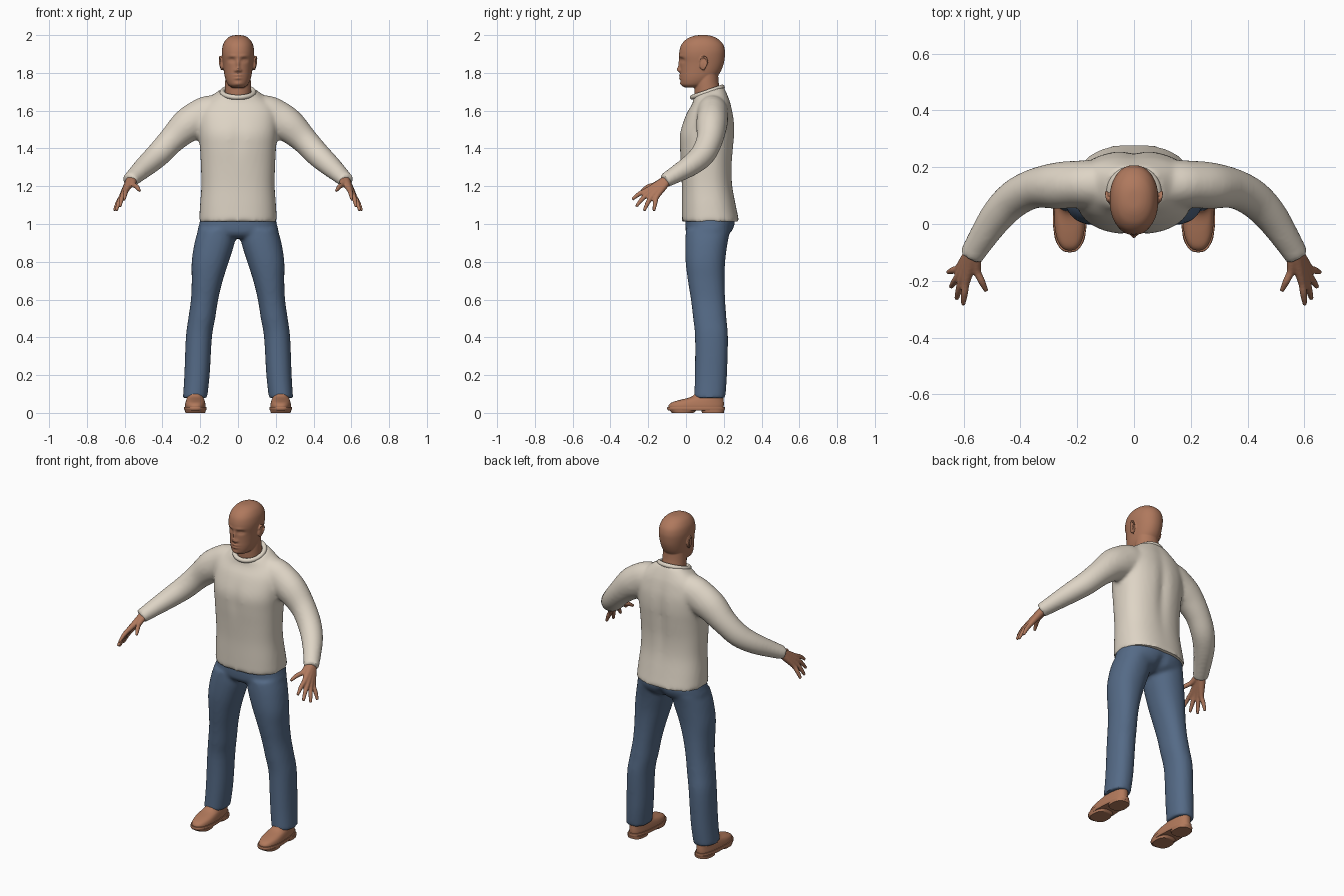
import bpy
import bmesh
import math
from mathutils import Matrix, Vector

default_cube = bpy.data.objects.get("Cube")
if default_cube:
    bpy.data.objects.remove(default_cube, do_unlink=True)


def material(name, rgb):
    mat = bpy.data.materials.new(name)
    mat.use_nodes = True
    colour = (*rgb, 1)
    mat.diffuse_color = colour
    for node in mat.node_tree.nodes:
        if node.type == "BSDF_PRINCIPLED":
            node.inputs["Base Color"].default_value = colour
            node.inputs["Roughness"].default_value = 0.8
    return mat


skin_brown = material("skin brown", (0.43, 0.19, 0.11))
shirt_cream = material("shirt cream", (0.73, 0.66, 0.56))
denim_blue = material("denim blue", (0.09, 0.145, 0.24))
shoe_tan = material("shoe tan", (0.44, 0.19, 0.105))


def spline(rows, steps):
    """Smooth curve through rows of any length."""
    out = []
    ext = [rows[0]] + list(rows) + [rows[-1]]
    for i in range(1, len(rows)):
        for s in range(steps):
            t = s / steps
            out.append([
                0.5 * (2 * b + (c - a) * t + (2 * a - 5 * b + 4 * c - d) * t * t
                       + (3 * b - a - 3 * c + d) * t ** 3)
                for a, b, c, d in zip(ext[i - 1], ext[i], ext[i + 1], ext[i + 2])])
    out.append(list(rows[-1]))
    return out


def bridge(bm, rings):
    """Join rings of points into a closed body and return its vertices."""
    loops = [[bm.verts.new(co) for co in ring] for ring in rings]
    n = len(loops[0])
    for low, high in zip(loops, loops[1:]):
        for i in range(n):
            j = (i + 1) % n
            bm.faces.new((low[i], low[j], high[j], high[i]))
    bm.faces.new(loops[0][::-1])
    bm.faces.new(loops[-1])
    return [v for loop in loops for v in loop]


def loft(bm, rows, centre=0, steps=4, n=48, power=2.3):
    """Stack rounded sections: height, half width, front, back, optional x."""
    def rounded(value):
        return math.copysign(abs(value) ** (2 / power), value)
    rings = []
    for z, half, front, back, *x in spline(rows, steps):
        mid = centre * x[0] if x else centre
        ring = []
        for i in range(n):
            a = math.tau * i / n
            ring.append((mid + half * rounded(math.cos(a)),
                         (front + back) / 2 + (back - front) / 2 * rounded(math.sin(a)), z))
        rings.append(ring)
    return bridge(bm, rings)


def tube(bm, rows, side=1, steps=4, n=20):
    """Sweep an oval along points: x, y, z, horizontal and vertical radius."""
    path = spline(rows, steps)
    rings = []
    for i, (x, y, z, wide, tall) in enumerate(path):
        ahead, behind = path[min(i + 1, len(path) - 1)], path[max(i - 1, 0)]
        along = (Vector(ahead[:3]) - Vector(behind[:3])).normalized()
        across = along.cross(Vector((0, 0, 1))).normalized()
        up = across.cross(along)
        ring = []
        for k in range(n):
            a = math.tau * k / n
            p = Vector((x, y, z)) + across * wide * math.cos(a) + up * tall * math.sin(a)
            ring.append((p.x * side, p.y, p.z))
        rings.append(ring)
    return bridge(bm, rings)


def sculpt(verts, bumps, facing, limit):
    """Push soft bumps in y into the front (-1) or back (1) of a body."""
    for v in verts:
        if (v.co.y - limit) * facing > 0:
            v.co.y += sum(
                push * math.exp(-((v.co.x - x) / sx) ** 2 - ((v.co.z - z) / sz) ** 2)
                for x, z, sx, sz, push in bumps)


def finish(name, bm, mat, voxel=0, relax=0, angle=45):
    bmesh.ops.recalc_face_normals(bm, faces=bm.faces)
    mesh = bpy.data.meshes.new(name)
    bm.to_mesh(mesh)
    bm.free()
    ob = bpy.data.objects.new(name, mesh)
    bpy.context.collection.objects.link(ob)
    bpy.ops.object.select_all(action="DESELECT")
    ob.select_set(True)
    bpy.context.view_layer.objects.active = ob
    if voxel:
        blend = ob.modifiers.new("blend", "REMESH")
        blend.mode = "VOXEL"
        blend.voxel_size = voxel
        soft = ob.modifiers.new("soften", "SMOOTH")
        soft.factor = 0.5
        soft.iterations = relax
        bpy.ops.object.convert(target="MESH")
    ob.data.materials.clear()
    ob.data.materials.append(mat)
    bpy.ops.object.shade_smooth_by_angle(angle=math.radians(angle))
    return ob


# Head with face, ears and neck
bm = bmesh.new()
head = loft(bm, [
    (1.722, .03, -.005, .08), (1.735, .05, -.022, .11), (1.755, .062, -.028, .14),
    (1.78, .07, -.03, .165), (1.81, .075, -.03, .185), (1.85, .08, -.031, .2),
    (1.89, .085, -.036, .206), (1.92, .085, -.034, .206), (1.95, .079, -.024, .197),
    (1.975, .065, -.002, .175), (1.99, .047, .025, .15), (1.998, .026, .052, .125),
    (2, .006, .08, .1)], steps=8, n=128, power=2.15)
face = [(0, 1.845, .009, .024, -.012), (0, 1.817, .011, .012, -.018),
        (0, 1.787, .021, .005, -.008), (0, 1.771, .019, .006, -.008),
        (0, 1.742, .02, .011, -.006)]
for s in (-1, 1):
    face += [(s * .034, 1.868, .017, .011, .013), (s * .034, 1.866, .01, .006, -.006),
             (s * .03, 1.889, .022, .007, -.004), (s * .014, 1.812, .007, .007, -.008)]
sculpt(head, face, -1, .05)
loft(bm, [(1.62, .07, .05, .19), (1.7, .069, .045, .182),
          (1.75, .068, .045, .173), (1.8, .066, .05, .17)], power=2)
for s in (-1, 1):
    place = (Matrix.Translation((s * .086, .092, 1.848)) @ Matrix.Rotation(-.15, 4, "X")
             @ Matrix.Diagonal((.009, .019, .034, 1)))
    bmesh.ops.create_uvsphere(bm, u_segments=24, v_segments=16, radius=1, matrix=place)
    tube(bm, [(.085, .078, 1.855, .004, .004), (.092, .082, 1.878, .005, .005),
              (.097, .1, 1.884, .005, .005), (.098, .113, 1.864, .005, .005),
              (.093, .104, 1.835, .005, .005), (.085, .09, 1.815, .005, .005)], s, n=12)
finish("head_and_neck", bm, skin_brown, .004, 2, 60)

# Sweater body and sleeves
bm = bmesh.new()
body = loft(bm, [
    (1.012, .206, -.022, .282), (1.1, .201, -.022, .264), (1.2, .194, -.022, .247),
    (1.3, .196, -.027, .244), (1.4, .201, -.034, .252), (1.48, .208, -.034, .258),
    (1.56, .21, -.008, .254), (1.62, .195, .02, .24), (1.66, .155, .036, .222),
    (1.7, .1, .04, .2)], n=64, power=2.4)
sculpt(body, [(0, 1.42, .03, .2, -.014)], 1, .12)
sculpt(body, [(0, 1.45, .03, .09, .008)], -1, .1)
for v in body:
    v.co.z += (v.co.y - .115) * .33 * max(0, v.co.z - 1.6) * 10
for s in (-1, 1):
    tube(bm, [
        (.04, .14, 1.585, .08, .09), (.14, .14, 1.582, .085, .1),
        (.2, .14, 1.56, .083, .099), (.27, .135, 1.52, .082, .09),
        (.35, .125, 1.445, .07, .072), (.42, .09, 1.37, .066, .066),
        (.48, .03, 1.315, .06, .058), (.535, -.05, 1.265, .05, .047),
        (.575, -.115, 1.228, .043, .038)], s, n=32)
finish("sweater", bm, shirt_cream, .011, 7)

# Neckband
bpy.ops.mesh.primitive_torus_add(
    major_radius=.084, minor_radius=.013, major_segments=64, minor_segments=16,
    location=(0, .113, 1.698), rotation=(.33, 0, 0))
band = bpy.context.object
band.name = "neckband"
band.data.materials.append(shirt_cream)
bpy.ops.object.shade_smooth_by_angle(angle=math.radians(60))

# Jeans: two legs and a hip section
bm = bmesh.new()
for s in (-1, 1):
    loft(bm, [
        (.078, .064, .043, .208, .2275), (.2, .067, .047, .217, .217),
        (.4, .069, .048, .222, .207), (.5, .071, .038, .214, .192),
        (.6, .072, .026, .207, .177), (.7, .082, .01, .204, .163),
        (.8, .098, -.002, .207, .147), (.9, .106, -.004, .22, .124),
        (.97, .1, 0, .235, .11)], centre=s, power=2.2)
hips = loft(bm, [(.925, .13, .03, .19), (.95, .21, .002, .235),
                 (1, .205, -.004, .26), (1.06, .19, 0, .255)], power=2.4)
sculpt(hips, [(0, .95, .025, .05, -.02)], 1, .12)
finish("jeans", bm, denim_blue, .01, 6)

for s, label in ((-1, "right"), (1, "left")):
    # Hand: tubes from the wrist to each fingertip blend into a palm
    bm = bmesh.new()
    wrist = (.563, -.09, 1.242, .026, .024)
    fingers = [((.592, -.208, 1.178), (.602, -.285, 1.13)),
               ((.607, -.198, 1.162), (.625, -.264, 1.092)),
               ((.616, -.18, 1.148), (.645, -.222, 1.07)),
               ((.618, -.156, 1.143), (.655, -.17, 1.07)),
               ((.552, -.168, 1.207), (.52, -.236, 1.175))]
    for knuckle, tip in fingers:
        bend = [(a + b) / 2 for a, b in zip(knuckle, tip)]
        palm = [(a + b) / 2 for a, b in zip(wrist, knuckle)]
        bend[2] += .006
        tube(bm, [wrist, (*palm, .021, .019), (*knuckle, .014, .014),
                  (*bend, .0125, .0125), (*tip, .008, .008)], s, n=16)
    finish(label + "_hand", bm, skin_brown, .005, 3, 60)

    # Shoe upper
    bm = bmesh.new()
    upper = loft(bm, [
        (.025, .055, -.092, .198), (.04, .056, -.092, .2), (.055, .054, -.076, .2),
        (.068, .051, -.035, .199), (.082, .047, .02, .198), (.1, .044, .045, .195),
        (.13, .042, .055, .19)], power=2.5)
    # Sole, heel and forefoot tread
    bm_sole = bmesh.new()
    sole = []
    for rows in ([(.012, .058, -.095, .203), (.022, .061, -.1, .206), (.032, .06, -.098, .205)],
                 [(0, .055, .085, .2), (.018, .057, .08, .203)],
                 [(0, .052, -.075, .04), (.018, .056, -.09, .06)]):
        sole += loft(bm_sole, rows, power=2.6)
    for v in upper + sole:
        v.co.x = v.co.x * (1 - .8 * max(0, v.co.y)) + s * .226
    finish(label + "_shoe", bm, shoe_tan, angle=60)
    finish(label + "_sole", bm_sole, shoe_tan)
